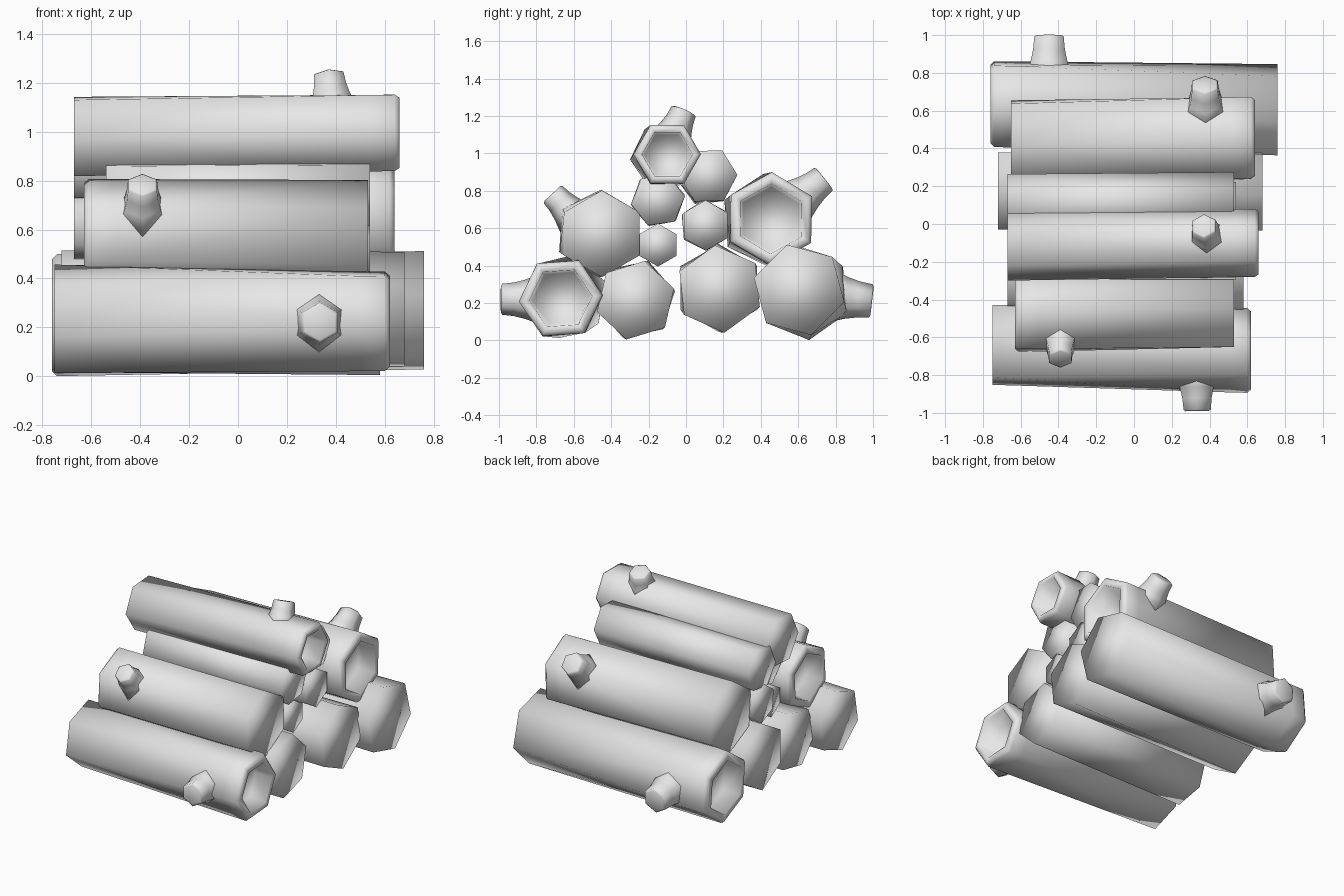
import bpy, bmesh
from math import cos, sin, radians
from mathutils import Vector

cube = bpy.data.objects.get("Cube")
if cube:
    bpy.data.objects.remove(cube, do_unlink=True)

grey = bpy.data.materials.new("plain grey")
grey.use_nodes = True
grey.diffuse_color = (0.8, 0.8, 0.8, 1)
grey.node_tree.nodes["Principled BSDF"].inputs["Base Color"].default_value = (0.8, 0.8, 0.8, 1)
SIDES = 6


def skin(name, rings):
    """Join rings of points into a closed, smooth tube capped at both ends."""
    bm = bmesh.new()
    loops = [[bm.verts.new(p) for p in ring] for ring in rings]
    for a, b in zip(loops, loops[1:]):
        for i in range(SIDES):
            j = (i + 1) % SIDES
            bm.faces.new((a[i], a[j], b[j], b[i]))
    bm.faces.new(loops[0][::-1])
    bm.faces.new(loops[-1])
    bmesh.ops.recalc_face_normals(bm, faces=bm.faces)
    for f in bm.faces:
        f.smooth = True
    mesh = bpy.data.meshes.new(name)
    bm.to_mesh(mesh)
    bm.free()
    mesh.materials.append(grey)
    obj = bpy.data.objects.new(name, mesh)
    bpy.context.collection.objects.link(obj)
    return obj


def log(name, x0, x1, left, right, radius, phase, twist=0, hollow=0):
    """Six-sided log from x0 to x1; hollow is the sign of the open end."""
    def ring(x, scale):
        t = (x - x0) / (x1 - x0)
        y, z = Vector(left).lerp(Vector(right), t)
        pts = []
        for i in range(SIDES):
            a = radians(phase + twist * (1 - t) + 360 / SIDES * i)
            pts.append((x, y + radius * scale * cos(a), z + radius * scale * sin(a)))
        return pts

    # closed end, body, rounded rim, then the hole
    profile = [(0, 1), (x1 - x0, 1)]
    if hollow:
        end = x1 - x0
        profile = [(0, 1), (end - 0.12, 1), (end - 0.02, 1), (end, 0.92),
                   (end, 0.75), (end - 0.12, 0.68)]
    if hollow < 0:
        rings = [ring(x1 - d, s) for d, s in profile]
    else:
        rings = [ring(x0 + d, s) for d, s in profile]
    return skin(name, rings)


def branch(name, base, tip, radius):
    """Short stub that flares where it meets its log."""
    base, tip = Vector(base), Vector(tip)
    axis = (tip - base).normalized()
    u = axis.cross(Vector((1, 0, 0))).normalized()
    v = axis.cross(u)
    rings = []
    for t, s in ((0, 1.7), (0.45, 1.25), (0.7, 1.08), (0.97, 1), (1, 0.85)):
        c = base.lerp(tip, t)
        rings.append([c + (u * cos(radians(60 * i)) + v * sin(radians(60 * i))) * radius * s
                      for i in range(SIDES)])
    return skin(name, rings)


# Bottom row
log("bottom_front_log", -0.75, 0.62, (-0.64, 0.235), (-0.67, 0.225), 0.225, 4, 16, 1)
log("bottom_inner_front_log", -0.67, 0.58, (-0.27, 0.22), (-0.27, 0.215), 0.215, 17, -6)
log("bottom_inner_back_log", -0.72, 0.68, (0.175, 0.28), (0.18, 0.275), 0.235, 36, -6)
log("bottom_back_log", -0.76, 0.76, (0.635, 0.25), (0.605, 0.27), 0.25, 45, -10, -1)

# Middle row
log("middle_front_log", -0.63, 0.53, (-0.47, 0.575), (-0.45, 0.57), 0.232, 30, -4, -1)
log("middle_back_log", -0.65, 0.64, (0.43, 0.64), (0.455, 0.65), 0.25, 29, 5, 1)
log("small_low_log", -0.56, 0.54, (-0.15, 0.51), (-0.15, 0.51), 0.115, 30)
log("small_back_log", -0.67, 0.54, (0.1, 0.615), (0.105, 0.615), 0.135, 30, 5)
log("small_front_log", -0.54, 0.54, (-0.15, 0.75), (-0.15, 0.75), 0.145, 8, 4)

# Top row
log("upper_back_log", -0.67, 0.53, (0.11, 0.87), (0.12, 0.88), 0.155, 2, 4)
log("top_log", -0.67, 0.66, (-0.12, 0.98), (-0.1, 0.995), 0.18, 0, 4, 1)

# Branch stubs
branch("bottom_front_branch", (0.33, -0.76, 0.22), (0.335, -0.99, 0.22), 0.083)
branch("bottom_back_branch", (-0.45, 0.74, 0.24), (-0.45, 0.995, 0.21), 0.09)
branch("middle_front_branch", (-0.39, -0.58, 0.64), (-0.39, -0.715, 0.785), 0.068)
branch("middle_back_branch", (0.38, 0.57, 0.73), (0.375, 0.74, 0.865), 0.078)
branch("top_branch", (0.39, -0.085, 1.06), (0.37, -0.01, 1.23), 0.07)
